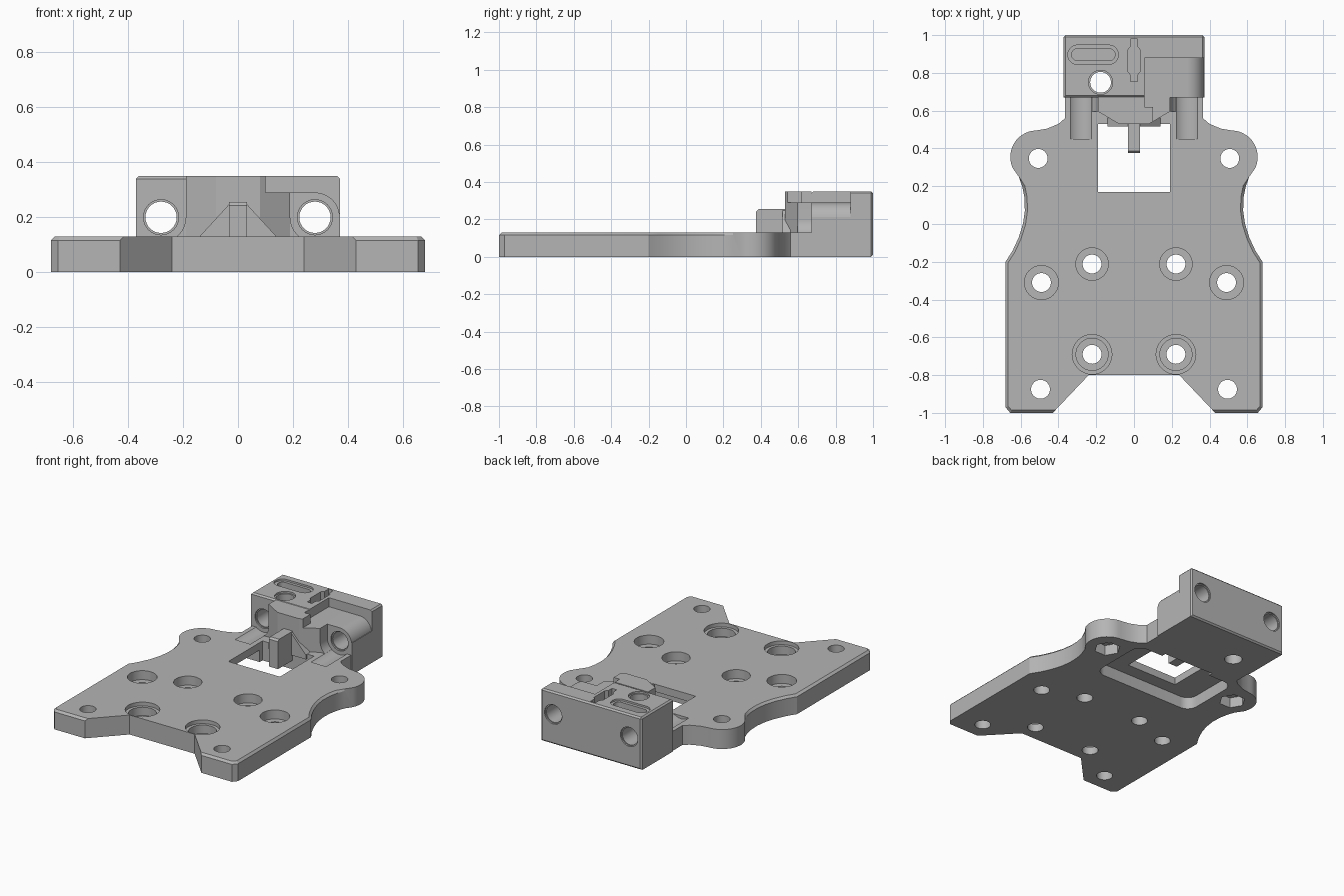
import bpy, bmesh, math

if "Cube" in bpy.data.objects:
    bpy.data.objects.remove(bpy.data.objects["Cube"])

grey = bpy.data.materials.new("plain_grey")
grey.diffuse_color = (0.46, 0.46, 0.46, 1)
grey.use_nodes = True
grey.node_tree.nodes["Principled BSDF"].inputs["Base Color"].default_value = grey.diffuse_color


def arc(cx, cy, r, a0, a1, n=12):
    """Points on an arc, angles in degrees."""
    return [(cx + r * math.cos(math.radians(a0 + (a1 - a0) * i / n)),
             cy + r * math.sin(math.radians(a0 + (a1 - a0) * i / n))) for i in range(n + 1)]


def circle(cx, cy, r, n=32):
    return arc(cx, cy, r, 0, 360, n)[:-1]


def rounded(x0, x1, y0, y1, r):
    return (arc(x1 - r, y1 - r, r, 0, 90, 8) + arc(x0 + r, y1 - r, r, 90, 180, 8)
            + arc(x0 + r, y0 + r, r, 180, 270, 8) + arc(x1 - r, y0 + r, r, 270, 360, 8))


def rect(x0, x1, y0, y1):
    return [(x0, y0), (x1, y0), (x1, y1), (x0, y1)]


def prism(name, pts, lo, hi, axis="z", bevel=None, width=0.012):
    """Extrude a profile along z (profile in x,y) or y (profile in x,z)."""
    bm = bmesh.new()
    place = (lambda p, h: (p[0], p[1], h)) if axis == "z" else (lambda p, h: (p[0], h, p[1]))
    a = [bm.verts.new(place(p, lo)) for p in pts]
    b = [bm.verts.new(place(p, hi)) for p in pts]
    bm.faces.new(a)
    bm.faces.new(b)
    for i in range(len(pts)):
        j = (i + 1) % len(pts)
        bm.faces.new((a[i], a[j], b[j], b[i]))
    bmesh.ops.recalc_face_normals(bm, faces=bm.faces)
    if bevel:
        edges = [e for e in bm.edges if bevel(*[(v.co) for v in e.verts])]
        bmesh.ops.bevel(bm, geom=edges, offset=width, segments=1, affect="EDGES")
    me = bpy.data.meshes.new(name)
    bm.to_mesh(me)
    bm.free()
    me.materials.append(grey)
    ob = bpy.data.objects.new(name, me)
    bpy.context.collection.objects.link(ob)
    return ob


def cut(ob, pts, lo, hi, axis="z"):
    """Subtract an extruded profile from a part."""
    tool = prism("cutter", pts, lo, hi, axis)
    tool.hide_render = True
    mod = ob.modifiers.new("cut", "BOOLEAN")
    mod.operation, mod.solver, mod.object = "DIFFERENCE", "EXACT", tool
    bpy.context.view_layer.objects.active = ob
    bpy.ops.object.modifier_apply(modifier=mod.name)
    bpy.data.objects.remove(tool)


# Base plate: one half of the outline, mirrored
waist = [(0.68, -0.2), (0.642, -0.14), (0.61, -0.07), (0.588, 0.0), (0.578, 0.07),
         (0.58, 0.14), (0.592, 0.2), (0.61, 0.25)]
half = ([(0.24, -0.8), (0.43, -1.0), (0.655, -1.0), (0.68, -0.97)] + waist
        + arc(0.515, 0.355, 0.14, -25, 88, 14)
        + [(0.46, 0.505), (0.40, 0.53), (0.365, 0.56), (0.365, 0.672)])
outline = half + [(-x, y) for x, y in reversed(half)]


def plate_rim(p, q):
    m = (p + q) / 2
    flat = abs(p.z - q.z) < 1e-4 and m.z > 0.1
    return flat and ((abs(m.x) > 0.56 and m.y < 0.24) or m.y < -0.99)


plate = prism("base_plate", outline, 0, 0.13, bevel=plate_rim, width=0.014)

# Window and the shallow pocket around it on the underside
cut(plate, rect(-0.19, 0.19, 0.17, 0.53), -0.1, 0.3)
cut(plate, rounded(-0.38, 0.38, 0.08, 0.50, 0.07), -0.1, 0.08)

for s in (-1, 1):
    # Through holes: x, y, counterbore radius, counterbore floor
    for x, y, r, floor in ((0.495, -0.875, 0, 0), (0.49, -0.31, 0.09, 0.07),
                           (0.222, -0.212, 0.086, 0.07), (0.222, -0.69, 0.085, 0.05),
                           (0.507, 0.347, 0, 0)):
        cut(plate, circle(s * x, y, 0.05), -0.1, 0.3)
        if r:
            cut(plate, circle(s * x, y, r), floor, 0.3)
    cut(plate, circle(s * 0.222, -0.69, 0.105), 0.105, 0.3)
    # Hexagonal nut pockets below the lobes
    cut(plate, circle(s * 0.507, 0.347, 0.082, 6), -0.1, 0.07)
    # Grooves in line with the clamp bores
    cut(plate, circle(s * 0.28, 0.2, 0.09), 0.45, 0.8, "y")

# Rear block with slightly broken edges
block = prism("rear_block", rect(-0.372, 0.372, 0.67, 1.0), 0, 0.35,
              bevel=lambda p, q: (p.y + q.y) / 2 > 0.99 or (p.z + q.z) / 2 > 0.34, width=0.01)

# Centre housing in front of the block, hollowed beside the bores
side = arc(0.28, 0.2, 0.09, 231, 180, 8)
prof = side + [(0.19, 0.35)]
housing = prism("centre_housing", prof + [(-x, z) for x, z in reversed(prof)], 0.53, 0.672, "y")
for s in (-1, 1):
    cut(housing, [(s * 0.08, 0.5), (s * 0.08, 0.53), (s * 0.19, 0.595), (s * 0.3, 0.595),
                  (s * 0.3, 0.5)], 0, 0.5)

# Recess over the right bore, its floor rounded around the bore
shelf = arc(0.28, 0.2, 0.09, 90, 8, 14) + [(0.42, 0.2), (0.42, 0.45)]
cut(block, [(0.055, 0.45), (0.055, 0.29)] + shelf, 0.6, 0.88, "y")
cut(housing, rect(0.055, 0.3, 0.29, 0.45), 0.62, 0.7, "y")
cut(housing, rect(0.1, 0.3, 0.29, 0.45), 0.5, 0.63, "y")

# Clamp bores with a widened mouth at each end
for s in (-1, 1):
    cut(block, circle(s * 0.28, 0.2, 0.057), 0.5, 1.2, "y")
    cut(block, circle(s * 0.28, 0.2, 0.064), 0.5, 0.68, "y")
    cut(block, circle(s * 0.28, 0.2, 0.064), 0.99, 1.2, "y")

# Vertical hole, long slot and keyed slot in the block top
cut(block, circle(-0.177, 0.75, 0.055), -0.1, 0.5)
cut(block, circle(-0.177, 0.75, 0.064), 0.338, 0.5)
cut(block, rounded(-0.35, -0.083, 0.845, 0.947, 0.05), 0.338, 0.5)
cut(block, rounded(-0.33, -0.10, 0.865, 0.928, 0.031), 0.28, 0.5)
key = [(0.018, 0.755), (0.018, 0.79), (0.034, 0.81), (0.034, 0.92), (0.018, 0.94), (0.018, 0.98)]
cut(block, key + [(-x, y) for x, y in reversed(key)], 0.29, 0.5)

# Gusset and rib reaching into the window
gusset = prism("gusset", [(-0.14, 0.1), (-0.14, 0.13), (-0.03, 0.25), (0.03, 0.25),
                          (0.14, 0.13), (0.14, 0.1)], 0.515, 0.56, "y")
rib = prism("window_rib", rect(-0.033, 0.033, 0.375, 0.54), 0.06, 0.255,
            bevel=lambda p, q: (p.z + q.z) / 2 > 0.25 and (p.y + q.y) / 2 < 0.38, width=0.012)

# Smooth the bores and lobes, keep the machined edges sharp
for ob in (plate, block, housing, gusset, rib):
    bpy.ops.object.select_all(action="DESELECT")
    ob.select_set(True)
    bpy.context.view_layer.objects.active = ob
    bpy.ops.object.shade_smooth_by_angle(angle=math.radians(25))
